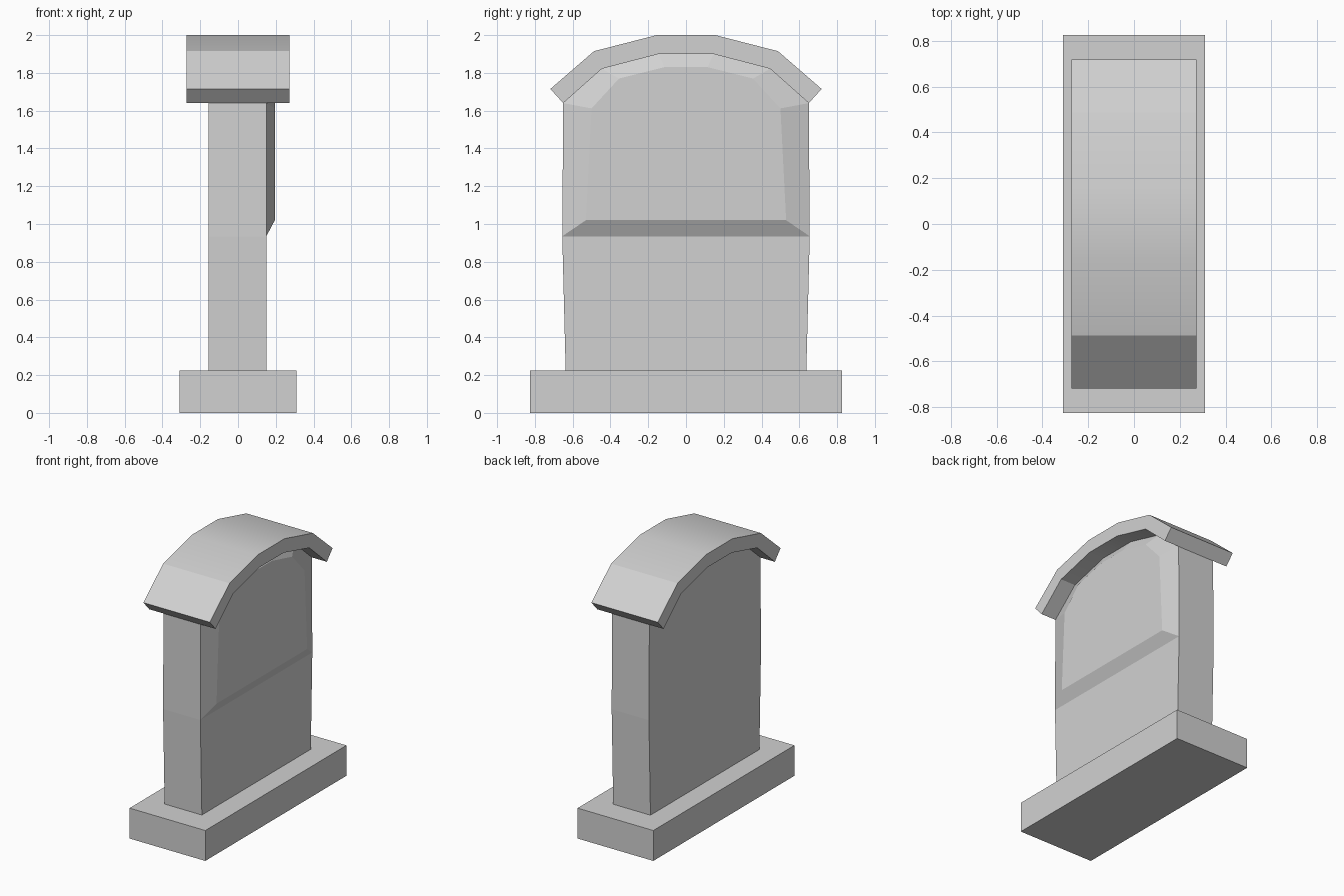
import bpy
import bmesh
import math

cube = bpy.data.objects.get("Cube")
if cube:
    bpy.data.objects.remove(cube, do_unlink=True)

stone = bpy.data.materials.new("grey_stone")
stone.use_nodes = True
colour = (0.64, 0.64, 0.64, 1)
stone.diffuse_color = colour
stone.node_tree.nodes["Principled BSDF"].inputs["Base Color"].default_value = colour


def mirrored(half):
    """Close a half outline of (y, z) points across y = 0."""
    return half + [(-y, z) for y, z in reversed(half)]


def loft(name, x0, outline0, x1, outline1):
    """Solid between two matching (y, z) outlines at x0 and x1."""
    bm = bmesh.new()
    a = [bm.verts.new((x0, y, z)) for y, z in outline0]
    b = [bm.verts.new((x1, y, z)) for y, z in outline1]
    bm.faces.new(a)
    bm.faces.new(b)
    for i in range(len(a)):
        j = (i + 1) % len(a)
        bm.faces.new((a[i], a[j], b[j], b[i]))
    bmesh.ops.recalc_face_normals(bm, faces=bm.faces)
    mesh = bpy.data.meshes.new(name)
    bm.to_mesh(mesh)
    bm.free()
    mesh.materials.append(stone)
    obj = bpy.data.objects.new(name, mesh)
    bpy.context.collection.objects.link(obj)
    return obj


# Plinth
plinth = mirrored([(0.825, 0), (0.825, 0.225)])
loft("plinth", -0.31, plinth, 0.31, plinth)

# Upright slab, its top following the underside of the cap
arch = [(0.65, 1.64), (0.445, 1.822), (0.145, 1.9)]
slab = mirrored([(0.637, 0.225), (0.655, 0.935)] + arch)
loft("slab", -0.155, slab, 0.15, slab)

# Raised panel with sloping borders
border = mirrored([(0.655, 0.935)] + arch)
face = mirrored([(0.53, 1.02), (0.5, 1.612), (0.355, 1.77), (0.115, 1.83)])
loft("raised_panel", 0.15, border, 0.195, face)

# Arched cap: outer arch down one side, inner arch back again
outer = mirrored([(0.718, 1.715), (0.487, 1.915), (0.155, 2.0)])
inner = mirrored(arch)
cap_outline = outer + inner[::-1]
cap = loft("arched_cap", -0.272, cap_outline, 0.272, cap_outline)

# The gentle crown of the cap is smooth, its steeper ends stay crisp
bpy.ops.object.select_all(action="DESELECT")
cap.select_set(True)
bpy.context.view_layer.objects.active = cap
bpy.ops.object.shade_smooth_by_angle(angle=math.radians(20))
